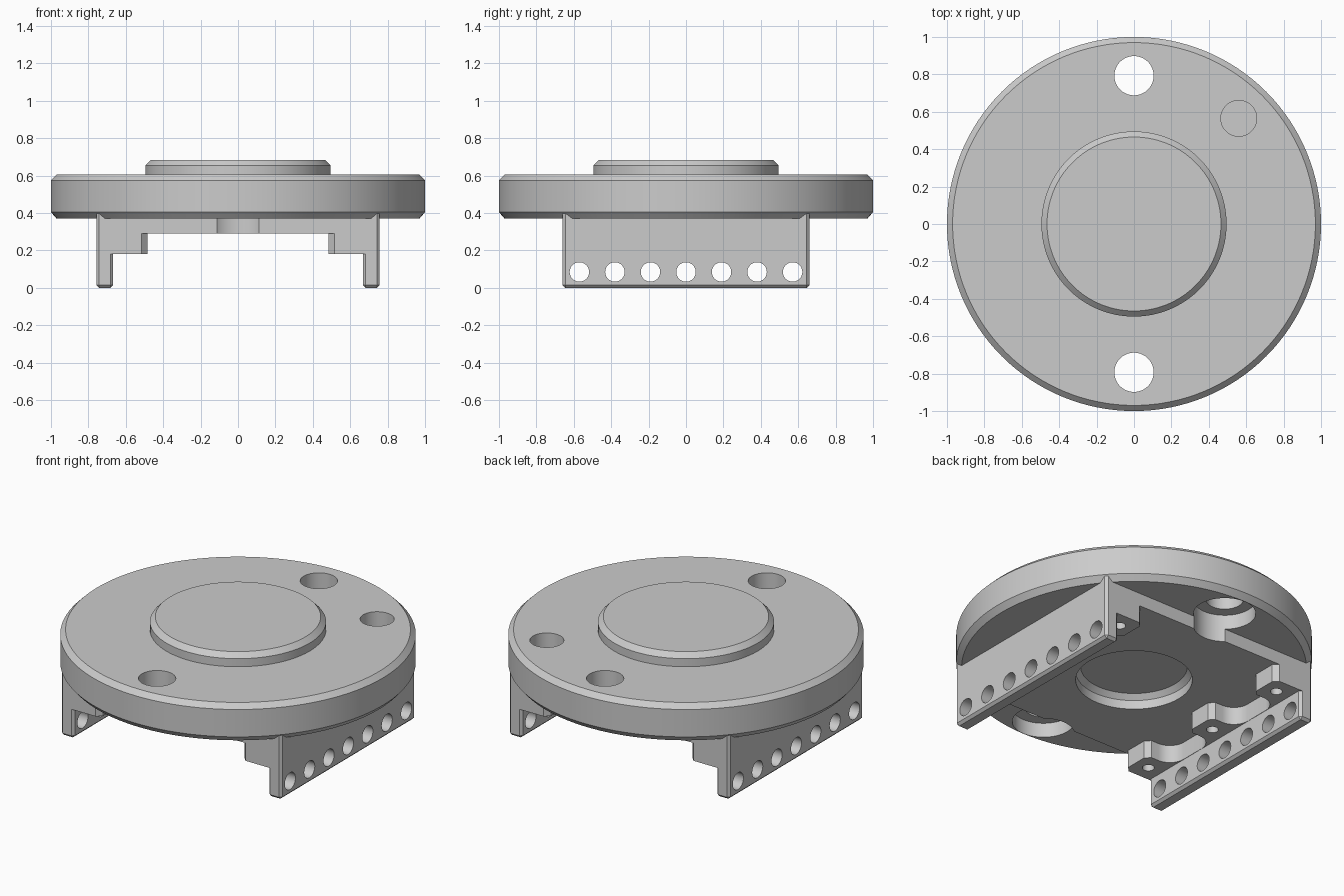
import bpy, bmesh, math

if "Cube" in bpy.data.objects:
    bpy.data.objects.remove(bpy.data.objects["Cube"])

grey = bpy.data.materials.new("plain_grey")
grey.diffuse_color = (0.6, 0.6, 0.6, 1)
grey.use_nodes = True
grey.node_tree.nodes["Principled BSDF"].inputs["Base Color"].default_value = grey.diffuse_color


def finish(name, bm):
    bmesh.ops.remove_doubles(bm, verts=bm.verts, dist=1e-5)
    bmesh.ops.recalc_face_normals(bm, faces=bm.faces)
    me = bpy.data.meshes.new(name)
    bm.to_mesh(me)
    bm.free()
    me.materials.append(grey)
    ob = bpy.data.objects.new(name, me)
    bpy.context.collection.objects.link(ob)
    return ob


def lathe(name, profile, cx=0, cy=0, n=128):
    """Spin (radius, z) points, closing both ends with flat caps."""
    bm = bmesh.new()
    rings = [[bm.verts.new((cx + r * math.cos(2 * math.pi * i / n),
                            cy + r * math.sin(2 * math.pi * i / n), z))
              for i in range(n)] for r, z in profile]
    for a, b in zip(rings, rings[1:]):
        for i in range(n):
            j = (i + 1) % n
            bm.faces.new((a[i], a[j], b[j], b[i]))
    bm.faces.new(rings[0])
    bm.faces.new(rings[-1])
    return finish(name, bm)


def prism(name, outline, z0, z1):
    """Extrude an (x, y) outline from z0 to z1."""
    bm = bmesh.new()
    f = bm.faces.new([bm.verts.new((x, y, z0)) for x, y in outline])
    ext = bmesh.ops.extrude_face_region(bm, geom=[f])
    for v in ext["geom"]:
        if isinstance(v, bmesh.types.BMVert):
            v.co.z = z1
    return finish(name, bm)


def rect(x0, x1, y):
    return [(x0, -y), (x1, -y), (x1, y), (x0, y)]


def combine(target, other, op):
    m = target.modifiers.new("join", 'BOOLEAN')
    m.operation, m.solver, m.object = op, 'EXACT', other
    bpy.context.view_layer.objects.active = target
    bpy.ops.object.modifier_apply(modifier=m.name)
    bpy.data.objects.remove(other)


# Round flange with chamfered rims and a raised central boss
body = lathe("flange_body", [(0.97, 0.37), (1, 0.405), (1, 0.575), (0.97, 0.605),
                             (0.495, 0.605), (0.495, 0.655), (0.465, 0.685)])

# Rectangular pad under the flange
combine(body, prism("pad", rect(-0.71, 0.71, 0.66), 0.29, 0.45), 'UNION')


# Comb of three screw blocks: outline of one half, mirrored in y
def arc(cy, a0, a1):
    return [(0.565 + 0.1 * math.cos(math.radians(a0 + (a1 - a0) * i / 10)),
             cy + 0.1 * math.sin(math.radians(a0 + (a1 - a0) * i / 10)))
            for i in range(11)]


half = [(0.485, 0.07), (0.515, 0.1)] + arc(0.2, -90, 0) + arc(0.36, 0, 90)
half += [(0.515, 0.46), (0.485, 0.49), (0.485, 0.63), (0.515, 0.66), (0.71, 0.66)]
comb = [(x, -y) for x, y in reversed(half)] + half

for s in (-1, 1):
    combine(body, prism("screw_blocks", [(s * x, y) for x, y in comb], 0.18, 0.4), 'UNION')

    # Side leg plate with chamfered edges
    leg = prism("leg", [(s * x, y) for x, y in rect(0.667, 0.757, 0.66)], 0, 0.45)
    bev = leg.modifiers.new("chamfer", 'BEVEL')
    bev.width, bev.segments = 0.015, 1
    bpy.context.view_layer.objects.active = leg
    bpy.ops.object.modifier_apply(modifier=bev.name)
    combine(body, leg, 'UNION')

    # Row of cross holes through the leg
    for i in range(-3, 4):
        hole = lathe("cross_hole", [(0.052, -0.1), (0.052, 0.1)], n=32)
        for v in hole.data.vertices:
            x, y, z = v.co
            v.co = (s * 0.712 + z, 0.19 * i + x, 0.085 + y)
        bm = bmesh.new()
        bm.from_mesh(hole.data)
        bmesh.ops.recalc_face_normals(bm, faces=bm.faces)
        bm.to_mesh(hole.data)
        bm.free()
        combine(body, hole, 'DIFFERENCE')

    # Vertical screw holes in the blocks
    for y in (-0.56, 0, 0.56):
        combine(body, lathe("screw_hole", [(0.034, 0.1), (0.034, 0.36)],
                            s * 0.575, y, 24), 'DIFFERENCE')

    # Counterbored mounting hole
    combine(body, lathe("mount_hole", [(0.175, 0.2), (0.175, 0.46), (0.105, 0.46),
                                       (0.105, 0.8)], 0, s * 0.793, 64), 'DIFFERENCE')

# Blind locating hole in the top and round recess underneath
combine(body, lathe("blind_hole", [(0.096, 0.45), (0.096, 0.8)], 0.56, 0.565, 48), 'DIFFERENCE')
combine(body, lathe("recess", [(0.328, 0.2), (0.328, 0.345), (0.30, 0.375)], n=96), 'DIFFERENCE')

bpy.ops.object.select_all(action='DESELECT')
body.select_set(True)
bpy.context.view_layer.objects.active = body
bpy.ops.object.shade_smooth_by_angle(angle=math.radians(25))
